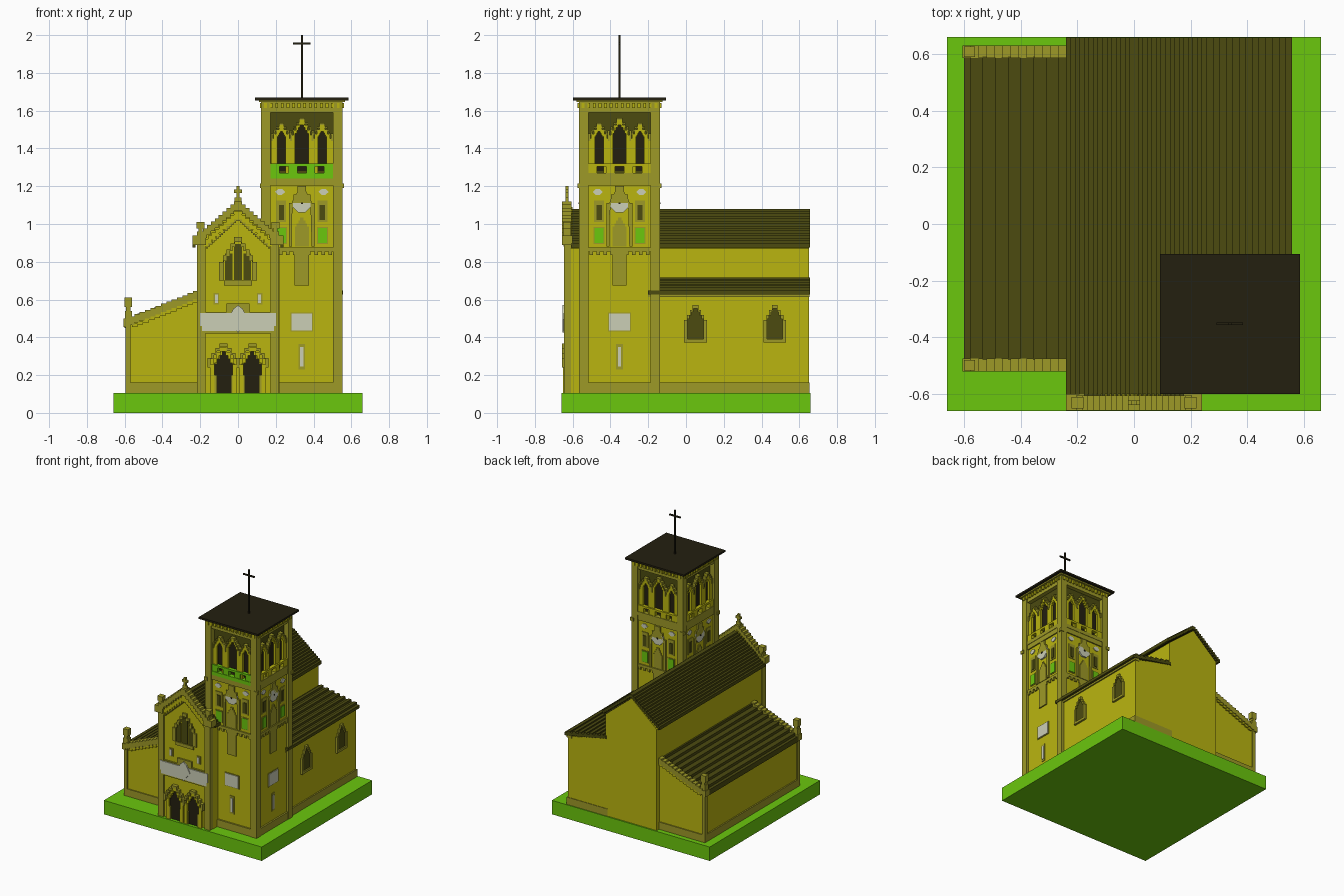
import bpy, bmesh, math
from mathutils import Matrix

cube = bpy.data.objects.get("Cube")
if cube:
    bpy.data.objects.remove(cube, do_unlink=True)


def material(name, rgb):
    m = bpy.data.materials.new(name)
    m.use_nodes = True
    m.diffuse_color = (*rgb, 1)
    m.node_tree.nodes["Principled BSDF"].inputs["Base Color"].default_value = (*rgb, 1)
    return m


YELLOW = material("yellow wall", (0.49, 0.46, 0.005))
OLIVE = material("olive trim", (0.34, 0.32, 0.02))
ROOF = material("dark olive roof", (0.072, 0.07, 0.005))
BLACK = material("near black", (0.017, 0.014, 0.005))
GREEN = material("bright green", (0.145, 0.57, 0.004))
WHITE = material("pale stone", (0.6, 0.62, 0.47))


def part(name, mat, polys, y0, y1, M=Matrix()):
    """Extrude x-z outlines from y0 to y1 into one object."""
    bm = bmesh.new()
    for pts in polys:
        face = bm.faces.new([bm.verts.new((x, y0, z)) for x, z in pts])
        new = bmesh.ops.extrude_face_region(bm, geom=[face])["geom"]
        bmesh.ops.translate(bm, vec=(0, y1 - y0, 0),
                            verts=[v for v in new if isinstance(v, bmesh.types.BMVert)])
    bmesh.ops.recalc_face_normals(bm, faces=bm.faces)
    bm.transform(M)
    me = bpy.data.meshes.new(name)
    bm.to_mesh(me)
    bm.free()
    me.materials.append(mat)
    ob = bpy.data.objects.new(name, me)
    bpy.context.collection.objects.link(ob)
    return ob


def rect(x0, x1, z0, z1):
    return [(x0, z0), (x1, z0), (x1, z1), (x0, z1)]


def mid(cx, hw, z0, z1):
    return rect(cx - hw, cx + hw, z0, z1)


def both(x0, x1, z0, z1):
    return [rect(x0, x1, z0, z1), rect(-x1, -x0, z0, z1)]


def mirrored(polys):
    return polys + [[(-x, z) for x, z in p] for p in polys]


def arch(cx, hw, z0, z1, n=4):
    """Stepped pointed arch, from bottom right over the top to bottom left."""
    rise = min(1.3 * hw, 0.6 * (z1 - z0))
    right = [(hw, z0)]
    for i in range(n):
        x, z = hw * (1 - i / n), z1 - rise * (1 - i / (n - 1))
        if i:
            right.append((x, right[-1][1]))
        right.append((x, z))
    return [(cx + x, z) for x, z in right] + [(cx - x, z) for x, z in reversed(right)]


def ring(cx, hw, z0, z1, t, n=4):
    return arch(cx, hw, z0, z1, n) + arch(cx, hw - t, z0, z1 - t, n)[::-1]


def stairs(x0, z0, x1, z1, n, t, rib=0):
    """Row of slabs climbing from one point to another, every second one raised."""
    dx, dz = (x1 - x0) / n, (z1 - z0) / (n - 1)
    out = []
    for i in range(n):
        a, b = sorted((x0 + i * dx, x0 + (i + 1) * dx))
        top = z0 + i * dz
        out.append(rect(a, b, top - t, top + rib * (i % 2)))
    return out


def teeth(x0, x1, z0, z1, n):
    w = (x1 - x0) / (2 * n - 1)
    return [rect(x0 + 2 * i * w, x0 + (2 * i + 1) * w, z0, z1) for i in range(n)]


G = 0.105   # ground level on top of the plinth
part("plinth", GREEN, [rect(-0.66, 0.66, 0, G)], -0.66, 0.66)

# Nave
part("nave_walls", YELLOW, [[(-0.21, G), (0.22, G), (0.22, 0.87), (0, 1.05), (-0.21, 0.87)]],
     -0.61, 0.65)
part("nave_roof", ROOF, mirrored(stairs(0.24, 0.9, 0, 1.08, 15, 0.025)), -0.61, 0.657)

# Entrance front
part("front_wall", YELLOW, [[(-0.21, G), (0.21, G), (0.21, 0.91), (0, 1.09), (-0.21, 0.91)]],
     -0.63, -0.6)
part("front_pilasters", OLIVE, both(0.172, 0.216, G, 0.92), -0.645, -0.6)
part("front_gable_trim", OLIVE, mirrored(stairs(0.225, 0.94, 0, 1.12, 11, 0.05)), -0.657, -0.605)
part("front_gable_inner_trim", YELLOW, mirrored(stairs(0.18, 0.92, 0, 1.065, 9, 0.04)), -0.648, -0.61)
part("front_gable_corbels", OLIVE, mirrored(stairs(0.17, 0.885, 0, 1.03, 15, 0.015, 0.012)), -0.641, -0.61)
part("shoulder_blocks", OLIVE, both(0.17, 0.24, 0.89, 0.94), -0.657, -0.6)
part("front_pinnacles", OLIVE, both(0.18, 0.216, 0.94, 0.96) + both(0.187, 0.21, 0.96, 0.975)
     + both(0.178, 0.22, 0.975, 1.01), -0.65, -0.61)
part("gable_cross", OLIVE, [mid(0, 0.018, 1.1, 1.14), mid(0, 0.008, 1.14, 1.2),
                            mid(0, 0.022, 1.165, 1.182)], -0.638, -0.622)
part("front_window_frame", OLIVE, [ring(0, 0.1, 0.7, 0.93, 0.025, 5), mid(0, 0.075, 0.675, 0.7)],
     -0.642, -0.62)
part("front_window_glass", ROOF, [mid(0, 0.022, 0.69, 0.895)] + both(0.03, 0.07, 0.7, 0.845),
     -0.636, -0.62)
part("front_slit_frames", OLIVE, both(0.1, 0.13, 0.575, 0.635), -0.636, -0.62)
part("front_slits", WHITE, both(0.107, 0.123, 0.582, 0.628), -0.64, -0.63)
part("banner_edge", OLIVE, [mid(0, 0.2, 0.42, 0.535), mid(0, 0.06, 0.42, 0.58)], -0.642, -0.62)
part("banner", WHITE, [mid(0, 0.19, 0.433, 0.528)] + both(0.185, 0.2, 0.46, 0.53), -0.649, -0.64)
part("banner_medallion", WHITE, [[(0.055, 0.495), (0.025, 0.55), (0, 0.57), (-0.025, 0.55),
                                  (-0.055, 0.495), (0, 0.425)]], -0.655, -0.645)

# Twin doors under stepped hoods
part("doors", BLACK, [arch(s * 0.072, 0.053, G, 0.33) for s in (-1, 1)], -0.637, -0.625)
part("door_surrounds", YELLOW, [ring(s * 0.077, 0.072, G, 0.35, 0.025) for s in (-1, 1)],
     -0.65, -0.62)
part("door_hoods", OLIVE, [ring(s * 0.077, 0.085, 0.24, 0.368, 0.017) for s in (-1, 1)],
     -0.657, -0.62)
part("door_columns", OLIVE, both(0.022, 0.036, G, 0.2) + both(0.112, 0.126, G, 0.2), -0.647, -0.62)

# Left low wing with parapets at both ends
part("side_wing_walls", YELLOW, [[(-0.585, G), (-0.2, G), (-0.2, 0.6), (-0.585, 0.47)]], -0.505, 0.615)
part("side_wing_base", OLIVE, [rect(-0.595, -0.2, G, 0.16)], -0.513, 0.623)
part("side_wing_roof", ROOF, stairs(-0.6, 0.49, -0.2, 0.625, 18, 0.04, 0.012), -0.48, 0.59)
for end, y0, y1 in (("front", -0.52, -0.475), ("back", 0.585, 0.63)):
    part(end + "_parapet", OLIVE, stairs(-0.605, 0.5, -0.21, 0.645, 14, 0.045), y0, y1)
    part(end + "_parapet_corbels", YELLOW, stairs(-0.56, 0.475, -0.21, 0.605, 12, 0.02),
         y0 + 0.005, y1 - 0.005)
    part(end + "_corner", OLIVE, [rect(-0.595, -0.568, G, 0.5)], y0 + 0.007, y1 - 0.007)
    part(end + "_pinnacle", OLIVE, [mid(-0.58, 0.019, 0.5, 0.54), mid(-0.58, 0.012, 0.54, 0.56),
                                    mid(-0.58, 0.02, 0.56, 0.61)], y0 + 0.004, y1 - 0.004)

# Right low wing
part("right_wing_walls", YELLOW, [[(0.2, G), (0.53, G), (0.53, 0.62), (0.2, 0.695)]], -0.2, 0.65)
part("right_wing_base", OLIVE, [rect(0.2, 0.54, G, 0.16)], -0.2, 0.654)
part("right_wing_eaves", OLIVE, [rect(0.5, 0.54, 0.613, 0.632)], -0.2, 0.654)
part("right_wing_roof", ROOF, stairs(0.557, 0.648, 0.21, 0.71, 15, 0.022, 0.012), -0.2, 0.657)
side = Matrix.Rotation(math.pi / 2, 4, 'Z')
for u, label in ((0.05, "near"), (0.47, "far")):
    part(label + "_wing_window_frame", OLIVE, [ring(u, 0.06, 0.39, 0.57, 0.018),
                                               mid(u, 0.06, 0.372, 0.39)], -0.545, -0.52, side)
    part(label + "_wing_window_glass", ROOF, [arch(u, 0.045, 0.385, 0.555)], -0.536, -0.52, side)

# Bell tower
TX, TY = 0.338, -0.352
T = Matrix.Translation((TX, TY, 0))
part("tower_core", YELLOW, [mid(0, 0.2, G, 1.25)], -0.2, 0.2, T)
part("belfry_core", ROOF, [mid(0, 0.178, 1.24, 1.63)], -0.178, 0.178, T)
for y0, y1 in ((-0.215, -0.165), (0.165, 0.215)):
    part("tower_corner_piers", OLIVE, both(0.165, 0.215, G, 1.65), y0, y1, T)
for name, half, z0, z1 in (("tower_base", 0.212, G, 0.16), ("tower_belt", 0.209, 0.855, 0.875),
                           ("belfry_sill", 0.209, 1.205, 1.245), ("belfry_cornice", 0.209, 1.59, 1.65)):
    part(name, OLIVE, [mid(0, half, z0, z1)], -half, half, T)
part("tower_string_course", OLIVE, both(0.195, 0.222, 1.19, 1.215), -0.222, -0.195, T)
part("tower_string_course_back", OLIVE, both(0.195, 0.222, 1.19, 1.215), 0.195, 0.222, T)

octagon = [(0.052 * math.cos(math.radians(a)), 1.11 + 0.052 * math.sin(math.radians(a)))
           for a in [22.5 + 45 * i for i in range(8)]]
for k, face in enumerate(("front", "right", "back", "left")):
    M = T @ Matrix.Rotation(k * math.pi / 2, 4, 'Z')

    def put(name, mat, polys, out):
        part("tower_" + face + "_" + name, mat, polys, -out, -0.17, M)

    # Belfry arcade
    put("bell_openings", BLACK, [arch(0, 0.036, 1.28, 1.535)]
        + [arch(s * 0.108, 0.022, 1.28, 1.49) for s in (-1, 1)], 0.182)
    put("arcade", YELLOW, [ring(0, 0.06, 1.27, 1.55, 0.025)]
        + [ring(s * 0.108, 0.056, 1.27, 1.525, 0.034) for s in (-1, 1)], 0.198)
    put("arcade_hoods", OLIVE, [ring(0, 0.064, 1.45, 1.56, 0.01)]
        + [ring(s * 0.108, 0.056, 1.44, 1.535, 0.01) for s in (-1, 1)], 0.204)
    put("balcony", GREEN if k == 0 else OLIVE, [mid(0, 0.165, 1.242, 1.27)], 0.212)
    put("balcony_rail", GREEN if k == 0 else YELLOW,
        [mid(0, 0.165, 1.305, 1.32)] + teeth(-0.165, 0.165, 1.265, 1.31, 4), 0.208)
    put("cornice_teeth", YELLOW, teeth(-0.2, 0.2, 1.615, 1.64, 14), 0.222)
    # Clock stage
    put("clock_frame", OLIVE, [ring(0, 0.068, 0.88, 1.2, 0.016, 3)], 0.212)
    put("clock", WHITE, [octagon], 0.212)
    put("clock_hub", BLACK, [mid(0, 0.005, 1.105, 1.115)], 0.216)
    put("niche", OLIVE, [arch(0, 0.037, 0.88, 1.035)], 0.207)
    put("diamonds", WHITE, mirrored([[(0.088, 1.17), (0.105, 1.154), (0.125, 1.154),
                                      (0.142, 1.17), (0.125, 1.186), (0.105, 1.186)]]), 0.206)
    put("small_window_frames", OLIVE, both(0.083, 0.135, 1.01, 1.125), 0.205)
    put("small_windows", ROOF, both(0.094, 0.122, 1.02, 1.1), 0.209)
    put("panel_frames", OLIVE, both(0.079, 0.138, 0.895, 0.985), 0.204)
    put("green_panels", GREEN, both(0.085, 0.132, 0.9, 0.98), 0.208)
    put("corbels", OLIVE, teeth(-0.16, 0.16, 0.835, 0.858, 9), 0.209)
    # Shaft
    put("hanging_panel", OLIVE, [mid(0, 0.038, 0.675, 0.87)], 0.209)
    put("plaque_frame", OLIVE, [mid(0, 0.06, 0.43, 0.532)], 0.204)
    put("plaque", WHITE, [mid(0, 0.055, 0.435, 0.527)], 0.208)
    put("slit_frame", OLIVE, [mid(0, 0.018, 0.23, 0.365)], 0.204)
    put("slit", WHITE, [mid(0, 0.009, 0.245, 0.35)], 0.208)

# Tower roof and cross
part("tower_eaves", OLIVE, [mid(0, 0.228, 1.645, 1.657)], -0.228, 0.228, T)
part("tower_roof", BLACK, [mid(0, 0.247, 1.655, 1.669)], -0.247, 0.247, T)
part("tower_cross", BLACK, [mid(0, 0.005, 1.66, 2.0), mid(0, 0.047, 1.95, 1.96)], -0.005, 0.005, T)
